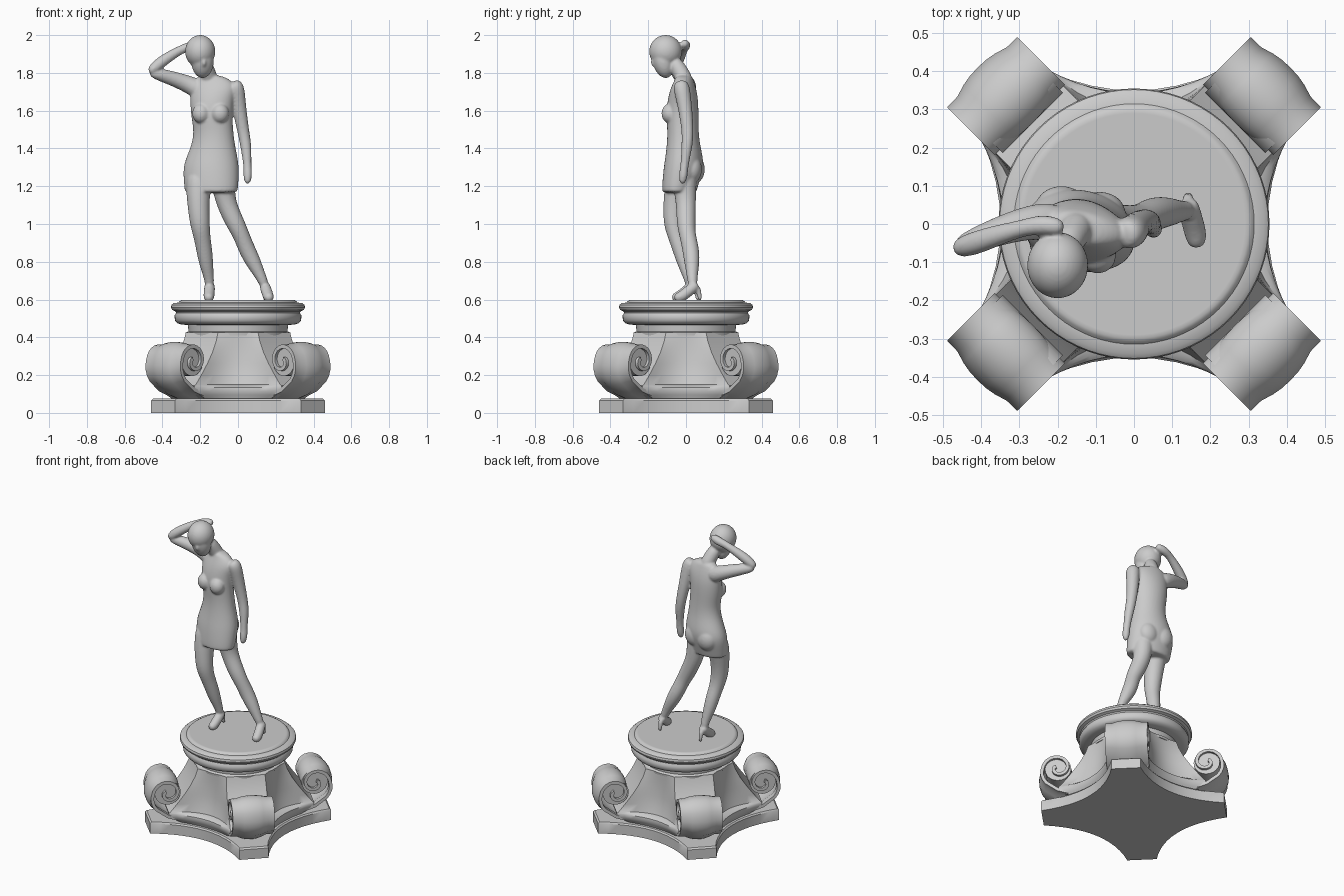
import bpy, bmesh
from math import pi, sin, cos, radians
from mathutils import Vector, Matrix


def loft(bm, rings):
    """Skin a list of closed point rings and cap both ends."""
    vs = [[bm.verts.new(p) for p in r] for r in rings]
    n = len(vs[0])
    for a, b in zip(vs, vs[1:]):
        for i in range(n):
            j = (i + 1) % n
            bm.faces.new((a[i], a[j], b[j], b[i]))
    bm.faces.new(vs[0][::-1])
    bm.faces.new(vs[-1])


def finish(name, bm, angle=35, mods=()):
    bmesh.ops.recalc_face_normals(bm, faces=bm.faces[:])
    me = bpy.data.meshes.new(name)
    bm.to_mesh(me)
    bm.free()
    ob = bpy.data.objects.new(name, me)
    bpy.context.collection.objects.link(ob)
    bpy.ops.object.select_all(action='DESELECT')
    ob.select_set(True)
    bpy.context.view_layer.objects.active = ob
    bpy.ops.object.shade_smooth_by_angle(angle=radians(angle))
    for kind, props in mods:
        m = ob.modifiers.new(kind.title(), kind)
        for k, v in props.items():
            setattr(m, k, v)
    return ob


def cross_section(z, R, w, m, n=12):
    """Four blunt diagonal arms (reach R, half width w) joined by hollow sides (mid distance m)."""
    xc, yc = (R - w) * 0.7071, (R + w) * 0.7071
    pts = []
    for k in range(4):
        rot = Matrix.Rotation(k * pi / 2, 3, 'Z')
        for i in range(n + 1):
            u = -1 + 2 * i / n
            pts.append(rot @ Vector((u * xc, -(m + (yc - m) * u * u), z)))
    return pts


# --- foot plate ---
bm = bmesh.new()
loft(bm, [cross_section(z, *s) for z, s in (
    (0, (.56, .09, .35)), (.066, (.56, .09, .35)), (.075, (.55, .086, .342)))])
finish("base_plate", bm)

# --- hollow-sided pedestal body with a lip along its foot ---
bm = bmesh.new()
loft(bm, [cross_section(*s) for s in (
    (.07, .36, .125, .325), (.095, .41, .125, .335), (.115, .44, .125, .345),
    (.135, .45, .125, .342), (.145, .45, .125, .325), (.15, .44, .125, .30),
    (.20, .40, .125, .285), (.26, .355, .125, .277), (.32, .315, .124, .272),
    (.38, .285, .122, .27), (.425, .27, .12, .27))])
finish("pedestal_body", bm, 40)

# --- round drum and moulded top ---
bm = bmesh.new()
profile = [(.275, .41), (.277, .425), (.262, .432), (.265, .465), (.30, .468), (.322, .475),
           (.334, .49), (.336, .515), (.328, .53), (.332, .538), (.349, .545), (.355, .558),
           (.352, .572), (.34, .581), (.315, .584), (.308, .592), (.30, .597), (.29, .597)]
loft(bm, [[(r * cos(a), r * sin(a), z) for a in (2 * pi * i / 72 for i in range(72))]
          for r, z in profile])
finish("round_top", bm)

# --- four corner scrolls: a rolled band with a raised middle ---
CR, CZ = .455, .275
path = [Vector(p) for p in ((.30, .09), (.38, .095), (.455, .12))]
for i in range(33):
    th = -55 + i * 14.5
    rad = .095 + .03 * (-th / 55) if th < 0 else .095 - .078 * th / 410
    path.append(Vector((CR + rad * cos(radians(th)), CZ + rad * sin(radians(th)))))
outer, inner = [], []
for i, p in enumerate(path):
    t = (path[min(i + 1, len(path) - 1)] - path[max(i - 1, 0)]).normalized()
    nrm = Vector((t.y, -t.x))
    outer.append(p + nrm * .008)
    inner.append(p - nrm * .012)
outline = outer + inner[::-1]
ridge = [(-.13, 1), (-.09, 1.01), (-.06, 1.1), (-.03, 1.15), (0, 1.16)]
ridge += [(-s, k) for s, k in ridge[-2::-1]]
bm = bmesh.new()
for q in range(4):
    ca, sa = cos(pi / 4 + q * pi / 2), sin(pi / 4 + q * pi / 2)

    def place(r, s, z):
        return (r * ca - s * sa, r * sa + s * ca, z)
    loft(bm, [[place(CR + (p.x - CR) * k, s, CZ + (p.y - CZ) * k) for p in outline]
              for s, k in ridge])
    # recessed core filling the roll
    loft(bm, [[place(CR + .08 * cos(a), s, CZ + .08 * sin(a))
               for a in (2 * pi * i / 24 for i in range(24))] for s in (-.112, .112)])
finish("corner_scrolls", bm, 45)

# --- standing figure ---
fig = bmesh.new()


def tube(keys):
    """Round limb through (x, y, z, radius) keys."""
    P = [Vector(k[:3]) for k in keys]
    d = P[-1] - P[0]
    ref = Vector((1, 0, 0)) if abs(d.z) > abs(d.x) else Vector((0, 1, 0))
    rings = []
    for i, k in enumerate(keys):
        t = (P[min(i + 1, len(P) - 1)] - P[max(i - 1, 0)]).normalized()
        u = (ref - t * ref.dot(t)).normalized()
        v = t.cross(u)
        r = k[3] * 1.03
        rings.append([P[i] + (u * cos(a) + v * sin(a)) * r
                      for a in (2 * pi * j / 12 for j in range(12))])
    loft(fig, rings)


def ball(c, r, tilt=0):
    m = Matrix.Translation(c) @ Matrix.Rotation(tilt, 4, 'X') @ Matrix.Diagonal((*r, 1))
    bmesh.ops.create_uvsphere(fig, u_segments=20, v_segments=12, radius=1.01, matrix=m)


# torso and short dress, slightly turned
yaw = Matrix.Rotation(-.2, 3, 'Z')
loft(fig, [[Vector((x, y, z)) + yaw @ Vector((rx * cos(a), ry * sin(a), 0))
            for a in (2 * pi * i / 20 for i in range(20))]
           for x, y, z, rx, ry in (
    (-.142, -.035, 1.165, .138, .085), (-.142, -.035, 1.175, .144, .09),
    (-.142, -.028, 1.22, .148, .096), (-.143, -.012, 1.30, .152, .105),
    (-.137, -.01, 1.36, .136, .098), (-.13, -.014, 1.43, .114, .086),
    (-.13, -.016, 1.50, .106, .082), (-.14, -.02, 1.58, .112, .086),
    (-.138, -.016, 1.66, .118, .08), (-.128, -.014, 1.72, .125, .065),
    (-.135, -.01, 1.765, .10, .046), (-.15, -.012, 1.79, .05, .04))])
for x, y in ((-.195, -.07), (-.095, -.085)):
    ball((x, y, 1.585), (.048, .045, .052))
for x, y in ((-.19, .045), (-.09, .03)):
    ball((x, y, 1.29), (.068, .055, .075))

# bowed head and neck
tube([(-.145, .0, 1.74, .05), (-.16, -.025, 1.80, .042), (-.185, -.07, 1.87, .042)])
ball((-.2, -.108, 1.913), (.081, .088, .087))
ball((-.188, -.122, 1.863), (.06, .056, .092), .25)
ball((-.18, -.172, 1.853), (.012, .014, .022), .3)

# raised arm with the hand behind the head
tube([(-.19, .0, 1.70, .055), (-.25, .01, 1.735, .048), (-.33, -.01, 1.765, .04),
      (-.41, -.04, 1.79, .034), (-.468, -.062, 1.805, .024)])
tube([(-.47, -.066, 1.80, .022), (-.43, -.055, 1.84, .032), (-.36, -.03, 1.89, .028),
      (-.29, -.01, 1.93, .021), (-.24, .0, 1.945, .028), (-.18, -.01, 1.96, .022)])

# hanging arm
tube([(-.03, -.03, 1.75, .03), (-.01, -.025, 1.73, .045), (.0, -.012, 1.66, .04),
      (.012, .0, 1.58, .036), (.03, .01, 1.48, .031), (.043, .005, 1.41, .03),
      (.05, -.008, 1.31, .02), (.052, -.014, 1.26, .025), (.05, -.02, 1.21, .015)])

# legs: bent leg, then the supporting leg set out to the side
tube([(-.205, -.03, 1.28, .07), (-.21, -.05, 1.18, .066), (-.21, -.063, 1.10, .058),
      (-.202, -.068, 1.0, .053), (-.19, -.05, .93, .044), (-.18, -.03, .87, .043),
      (-.168, -.008, .79, .038), (-.153, .015, .71, .025), (-.15, .025, .67, .026)])
tube([(-.085, -.01, 1.28, .07), (-.075, -.005, 1.18, .06), (-.06, .0, 1.10, .052),
      (-.012, .0, 1.0, .05), (.018, .008, .94, .043), (.045, .025, .87, .045),
      (.08, .032, .80, .042), (.127, .033, .71, .026), (.142, .037, .67, .026)])

# high-heeled shoes
for x, y, dx in ((-.15, .025, -.005), (.142, .037, .025)):
    tube([(x, y + .022, .685, .02), (x, y + .008, .67, .03),
          (x + dx * .5, y - .035, .635, .029), (x + dx * .8, y - .065, .613, .03),
          (x + dx, y - .10, .605, .02)])
    tube([(x, y + .02, .67, .02), (x, y + .034, .63, .012), (x, y + .038, .592, .011)])

finish("standing_figure", fig, 180, (
    ('SUBSURF', {'levels': 2, 'render_levels': 2}),
    ('REMESH', {'mode': 'VOXEL', 'voxel_size': .0065, 'use_smooth_shade': True}),
    ('SMOOTH', {'factor': .5, 'iterations': 4})))
